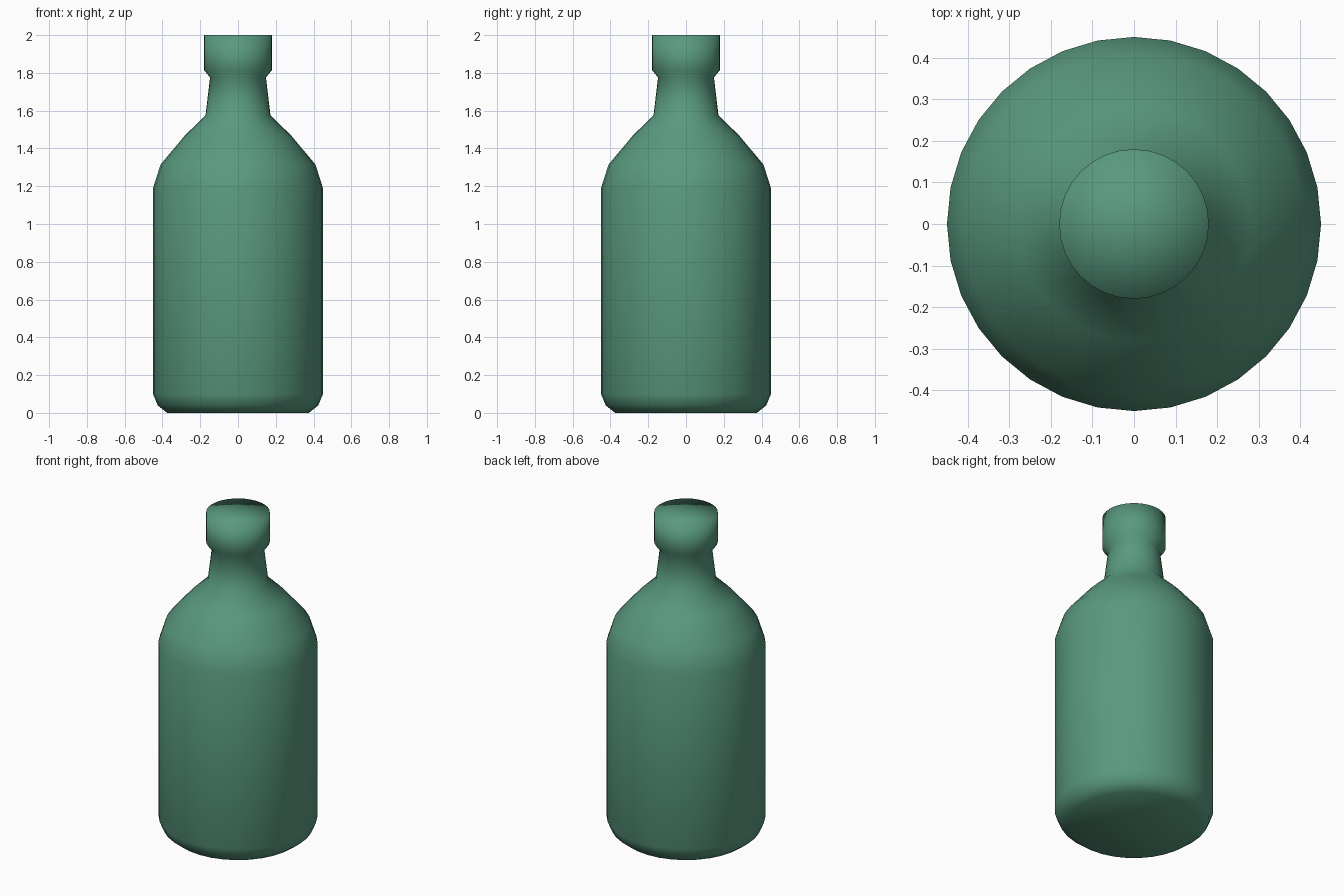
import bpy
import bmesh
import math

cube = bpy.data.objects.get("Cube")
if cube:
    bpy.data.objects.remove(cube, do_unlink=True)

# Green glass colour
green = bpy.data.materials.new("bottle_green")
green.use_nodes = True
colour = (0.10, 0.32, 0.21, 1.0)
green.diffuse_color = colour
green.node_tree.nodes["Principled BSDF"].inputs["Base Color"].default_value = colour

# Half outline as (radius, height), from base centre to lid centre
profile = [
    (0, 0), (0.375, 0), (0.425, 0.04), (0.45, 0.1),        # base
    (0.45, 1.19), (0.41, 1.315), (0.28, 1.47),             # body and shoulder
    (0.172, 1.575), (0.148, 1.775),                        # neck
    (0.18, 1.815), (0.18, 2), (0, 2),                      # collar and closed top
]


def lathe(name, outline, segments, material):
    """Turn an outline around the z axis into a closed, smooth solid."""
    bm = bmesh.new()
    verts = [bm.verts.new((0, -r, z)) for r, z in outline]
    edges = [bm.edges.new(pair) for pair in zip(verts, verts[1:])]
    bmesh.ops.spin(bm, geom=verts + edges, cent=(0, 0, 0), axis=(0, 0, 1),
                   angle=math.tau, steps=segments, use_merge=False)
    bmesh.ops.remove_doubles(bm, verts=bm.verts, dist=0.0005)
    bmesh.ops.recalc_face_normals(bm, faces=bm.faces)
    for face in bm.faces:
        face.smooth = True
    mesh = bpy.data.meshes.new(name)
    bm.to_mesh(mesh)
    bm.free()
    mesh.materials.append(material)
    obj = bpy.data.objects.new(name, mesh)
    bpy.context.collection.objects.link(obj)
    return obj


lathe("bottle", profile, 32, green)
